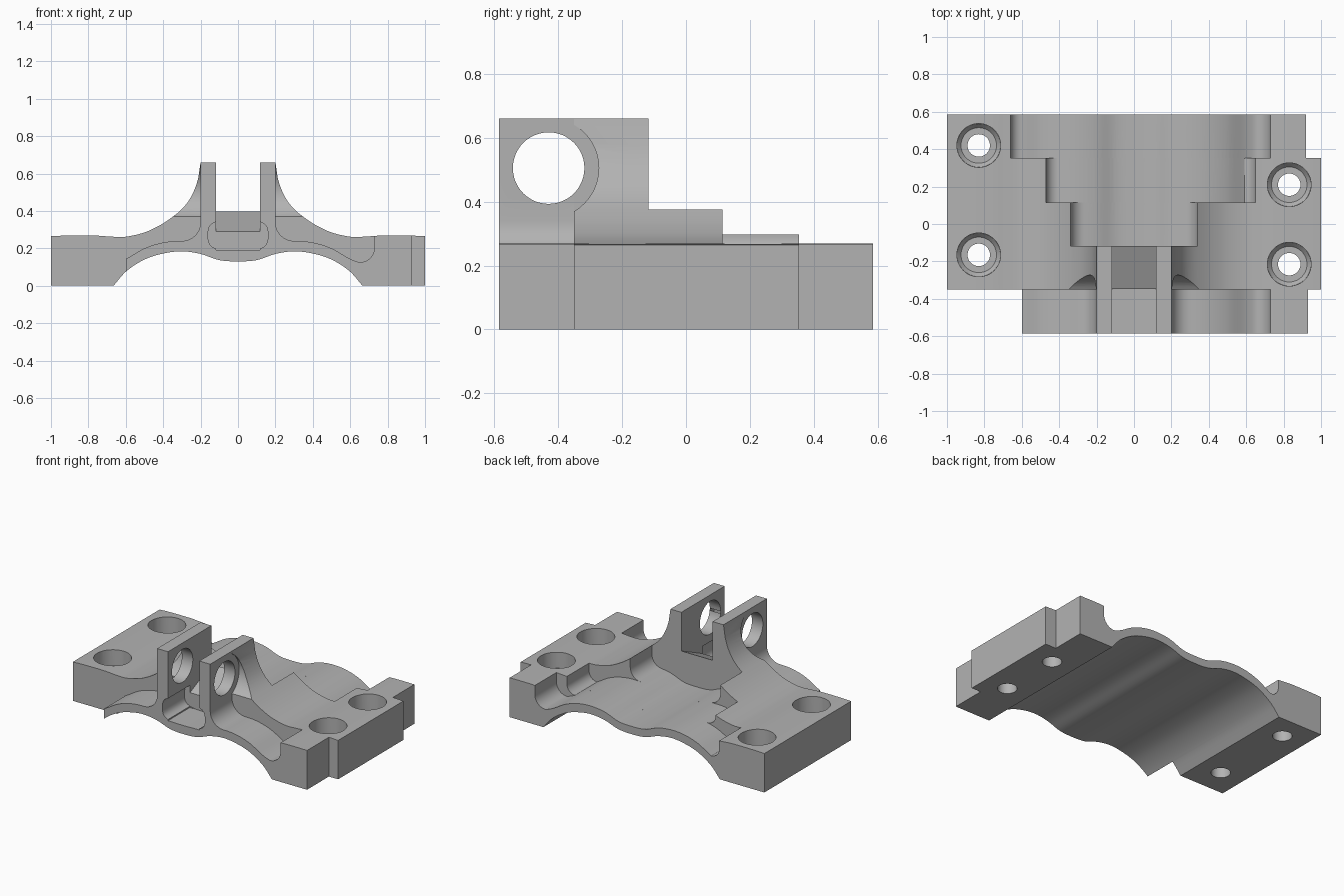
import bpy, bmesh, math
from mathutils import Matrix

cube = bpy.data.objects.get("Cube")
if cube:
    bpy.data.objects.remove(cube)

steel = bpy.data.materials.new("plain_grey")
steel.use_nodes = True
GREY = (0.45, 0.45, 0.45, 1)
steel.diffuse_color = GREY
steel.node_tree.nodes["Principled BSDF"].inputs["Base Color"].default_value = GREY

FRONT, STEP, BACK = -0.585, -0.35, 0.585
PIN_Y, PIN_Z = -0.43, 0.505


def curve(points, x):
    """Smooth interpolation through points sorted by x."""
    n = len(points)
    i = 0
    while i < n - 2 and x > points[i + 1][0]:
        i += 1

    def slope(k):
        a, b = points[max(k - 1, 0)], points[min(k + 1, n - 1)]
        return (b[1] - a[1]) / (b[0] - a[0])
    (x0, z0), (x1, z1) = points[i], points[i + 1]
    w = x1 - x0
    t = (x - x0) / w
    s = t * t * (3 - 2 * t)
    return (z0 + (z1 - z0) * s + w * (slope(i) * t * (1 - t) ** 2
                                      - slope(i + 1) * t * t * (1 - t)))


def sample(points, a, b, step=0.02):
    n = max(1, round(abs(b - a) / step))
    return [(a + (b - a) * k / n, curve(points, a + (b - a) * k / n))
            for k in range(n + 1)]


def mirrored(half):
    return [(-x, z) for x, z in reversed(half) if x > 0] + half


UNDER = mirrored([(0, 0.13), (0.1, 0.137), (0.2, 0.17), (0.3, 0.184),
                  (0.4, 0.172), (0.5, 0.14), (0.6, 0.075), (0.665, 0)])
WEB = mirrored([(0, 0.183), (0.1, 0.19), (0.2, 0.226), (0.3, 0.239),
                (0.4, 0.231), (0.5, 0.2), (0.6, 0.143), (0.67, 0.118)])
SHOULDER = [(0.2, 0.66), (0.207, 0.6), (0.226, 0.53), (0.26, 0.46), (0.3, 0.41),
            (0.35, 0.368), (0.42, 0.322), (0.5, 0.285), (0.6, 0.262),
            (0.67, 0.262), (0.76, 0.268), (0.92, 0.268), (1, 0.265)]


def prism(name, profile, a, b, axis="Y"):
    """Extrude a profile along y (points x,z) or along x (points y,z)."""
    bm = bmesh.new()
    place = (lambda p, d: (p[0], d, p[1])) if axis == "Y" else (lambda p, d: (d, p[0], p[1]))
    face = bm.faces.new([bm.verts.new(place(p, a)) for p in profile])
    out = bmesh.ops.extrude_face_region(bm, geom=[face])
    for v in out["geom"]:
        if isinstance(v, bmesh.types.BMVert):
            v.co["XYZ".index(axis)] = b
    bmesh.ops.recalc_face_normals(bm, faces=bm.faces)
    return add(name, bm)


def add(name, bm):
    mesh = bpy.data.meshes.new(name)
    bm.to_mesh(mesh)
    bm.free()
    mesh.materials.append(steel)
    ob = bpy.data.objects.new(name, mesh)
    bpy.context.collection.objects.link(ob)
    return ob


def box(name, x0, x1, y0, y1):
    return prism(name, [(x0, -0.2), (x1, -0.2), (x1, 1), (x0, 1)], y0, y1)


def cone(name, r0, r1, depth, centre, rot=Matrix()):
    bm = bmesh.new()
    bmesh.ops.create_cone(bm, cap_ends=True, segments=48, radius1=r0, radius2=r1,
                          depth=depth, matrix=Matrix.Translation(centre) @ rot)
    return add(name, bm)


def hollow(name, x0, x1, r0, r1, y0, y1):
    """Space above the thin web, with filleted (or open, r = 0) sides."""
    pts = []
    for k in range(8):
        t = math.radians(90 * k / 8)
        if r0:
            pts.append((x0 + r0 * (1 - math.cos(t)),
                        curve(WEB, x0 + r0) + r0 * (1 - math.sin(t))))
    pts += sample(WEB, x0 + r0, x1 - r1)
    for k in range(1, 9):
        t = math.radians(90 * k / 8)
        if r1:
            pts.append((x1 - r1 * (1 - math.sin(t)),
                        curve(WEB, x1 - r1) + r1 * (1 - math.cos(t))))
    return prism(name, pts + [(x1, 1), (x0, 1)], y0, y1)


# Full cross-section of the body
right = sample(SHOULDER, 0.2, 1, 0.0125)
outline = right + [(1, 0)] + sample(UNDER, 0.665, -0.665) + [(-1, 0)]
outline += [(-x, z) for x, z in reversed(right)]
body = prism("bearing_bracket", outline, FRONT, BACK)

# Stepped hollows behind the fork, and the thin front apron
cutters = [
    hollow("hollow_front", -0.34, 0.34, 0.08, 0.08, -0.118, 0.115),
    hollow("hollow_middle", -0.47, 0.65, 0.06, 0.06, 0.115, 0.353),
    hollow("hollow_back", -0.66, 0.73, 0.06, 0.08, 0.353, 0.7),
    hollow("apron_right", 0.2, 0.73, 0.1, 0.08, -0.7, STEP),
    hollow("apron_left", -0.62, -0.2, 0, 0.1, -0.7, STEP),
    # End notches
    box("notch_left", -1.1, -0.6, -0.7, STEP),
    box("notch_right", 0.93, 1.1, -0.7, STEP),
    box("notch_back", 0.92, 1.1, 0.353, 0.7),
    # Slot between the fork lugs, rising towards the back
    prism("fork_slot", [(-0.7, 0.19), (STEP, 0.19), (STEP, 0.29), (-0.1, 0.405),
                        (-0.1, 0.8), (-0.7, 0.8)], -0.118, 0.118, "X"),
]

# Rounded widening at the foot of the slot
oval = []
for k in range(32):
    t = 2 * math.pi * (k + 0.5) / 32
    c, s = math.cos(t), math.sin(t)
    oval.append((math.copysign(abs(c) ** 0.6, c) * 0.16,
                 0.27 + math.copysign(abs(s) ** 0.6, s) * 0.082))
cutters.append(prism("slot_foot", oval, -0.7, STEP + 0.002))

# Pin bore and spot faces on the lugs
turn = Matrix.Rotation(math.pi / 2, 4, "Y")
cutters.append(cone("pin_bore", 0.112, 0.112, 1, (0, PIN_Y, PIN_Z), turn))
for side in (-1, 1):
    cutters.append(cone("spot_face", 0.157, 0.157, 0.4,
                        (side * 0.4, PIN_Y, PIN_Z), turn))

# Counterbored bolt holes
for x, y in ((-0.83, 0.42), (-0.83, -0.165), (0.83, 0.21), (0.83, -0.215)):
    cutters.append(cone("bolt_hole", 0.06, 0.06, 1, (x, y, 0.2)))
    cutters.append(cone("counterbore", 0.117, 0.117, 0.4, (x, y, 0.36)))
    cutters.append(cone("bore_floor", 0.095, 0.117, 0.025, (x, y, 0.1485)))

for c in cutters:
    c.hide_render = True
    mod = body.modifiers.new(c.name, "BOOLEAN")
    mod.operation = "DIFFERENCE"
    mod.solver = "EXACT"
    mod.object = c

# Bake the cuts and tidy up
graph = bpy.context.evaluated_depsgraph_get()
body.data = bpy.data.meshes.new_from_object(body.evaluated_get(graph))
body.modifiers.clear()
for c in cutters:
    bpy.data.objects.remove(c)
bm = bmesh.new()
bm.from_mesh(body.data)
bmesh.ops.remove_doubles(bm, verts=bm.verts, dist=0.0003)
bm.to_mesh(body.data)
bm.free()
body.data.materials.clear()
body.data.materials.append(steel)
for p in body.data.polygons:
    p.material_index = 0

bpy.ops.object.select_all(action="DESELECT")
body.select_set(True)
bpy.context.view_layer.objects.active = body
bpy.ops.object.shade_smooth_by_angle(angle=math.radians(30))
